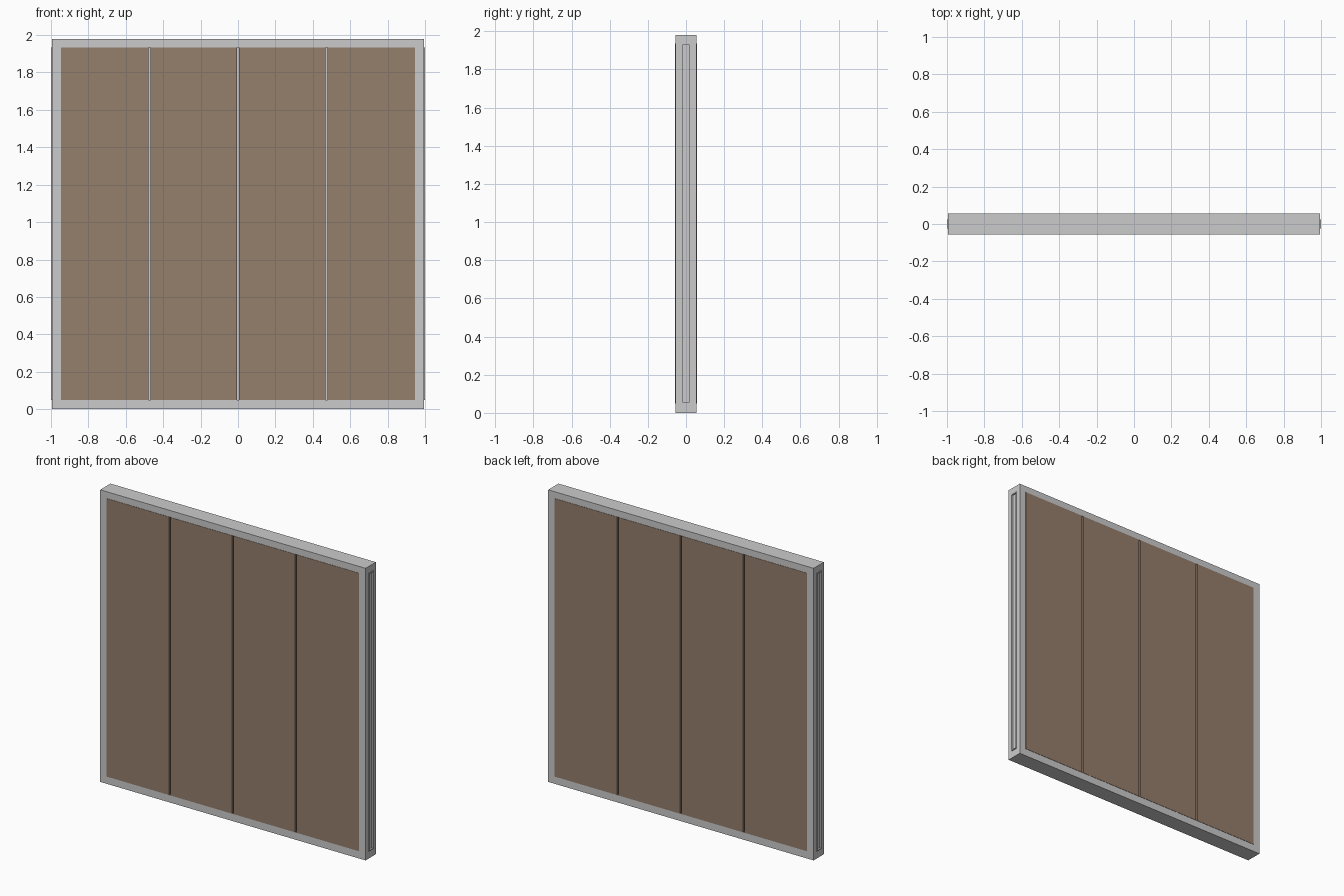
import bpy, bmesh
from mathutils import Vector

if "Cube" in bpy.data.objects:
    bpy.data.objects.remove(bpy.data.objects["Cube"])

W, D, Z0, Z1 = 0.995, 0.055, 0.05, 1.935   # frame half width, half depth, panel bottom/top

brown = bpy.data.materials.new("brown_board")
brown.diffuse_color = (0.30, 0.21, 0.15, 1)
brown.use_nodes = True
brown.node_tree.nodes["Principled BSDF"].inputs["Base Color"].default_value = brown.diffuse_color


def new_object(name, bm, mat=None):
    bmesh.ops.recalc_face_normals(bm, faces=bm.faces)
    me = bpy.data.meshes.new(name)
    bm.to_mesh(me)
    bm.free()
    ob = bpy.data.objects.new(name, me)
    bpy.context.collection.objects.link(ob)
    if mat:
        me.materials.append(mat)
    return ob


def box(lo, hi):
    bm = bmesh.new()
    bmesh.ops.create_cube(bm, size=1)
    lo, hi = Vector(lo), Vector(hi)
    for v in bm.verts:
        v.co = Vector((lo[i] + hi[i]) / 2 + v.co[i] * (hi[i] - lo[i]) for i in range(3))
    return bm


def face_toward(bm, normal):
    bm.normal_update()
    return max(bm.faces, key=lambda f: f.normal.dot(normal) * 10 + f.calc_center_median().dot(normal))


def inset_rect(bm, face, axis, half, z0, z1):
    """Inset a face to a rectangle of the given half width and height range."""
    bmesh.ops.inset_individual(bm, faces=[face], thickness=0.01)
    mid = (z0 + z1) / 2
    for v in face.verts:
        v.co[axis] = half if v.co[axis] > 0 else -half
        v.co.z = z1 if v.co.z > mid else z0


def push(bm, face, offset):
    """Extrude a face straight by an offset vector and return the new cap."""
    bm.normal_update()
    bmesh.ops.inset_individual(bm, faces=[face], thickness=0.0)
    bmesh.ops.translate(bm, verts=list(face.verts), vec=offset)


# Grey frame with a board recess front and back and a rimmed slot on each side
bm = box((-W, -D, 0), (W, D, 1.98))
for s in (-1, 1):
    f = face_toward(bm, Vector((0, s, 0)))
    inset_rect(bm, f, 0, 0.946, Z0, Z1)
    push(bm, f, Vector((0, -s * 0.02, 0)))
for s in (-1, 1):
    f = face_toward(bm, Vector((s, 0, 0)))
    inset_rect(bm, f, 1, 0.025, Z0, Z1)
    push(bm, f, Vector((s * 0.005, 0, 0)))
    inset_rect(bm, f, 1, 0.019, Z0 + 0.006, Z1 - 0.006)
    push(bm, f, Vector((-s * 0.012, 0, 0)))
new_object("frame", bm)

# Four brown boards on each face, separated by narrow gaps
pitch, gap = 0.473, 0.01
for label, s in (("front", -1), ("back", 1)):
    for i in range(4):
        x0 = -0.946 + i * pitch + (gap / 2 if i else 0)
        x1 = -0.946 + (i + 1) * pitch - (gap / 2 if i < 3 else 0)
        y = sorted((s * (D - 0.02), s * (D + 0.002)))
        new_object(f"{label}_board_{i + 1}", box((x0, y[0], Z0), (x1, y[1], Z1)), brown)
